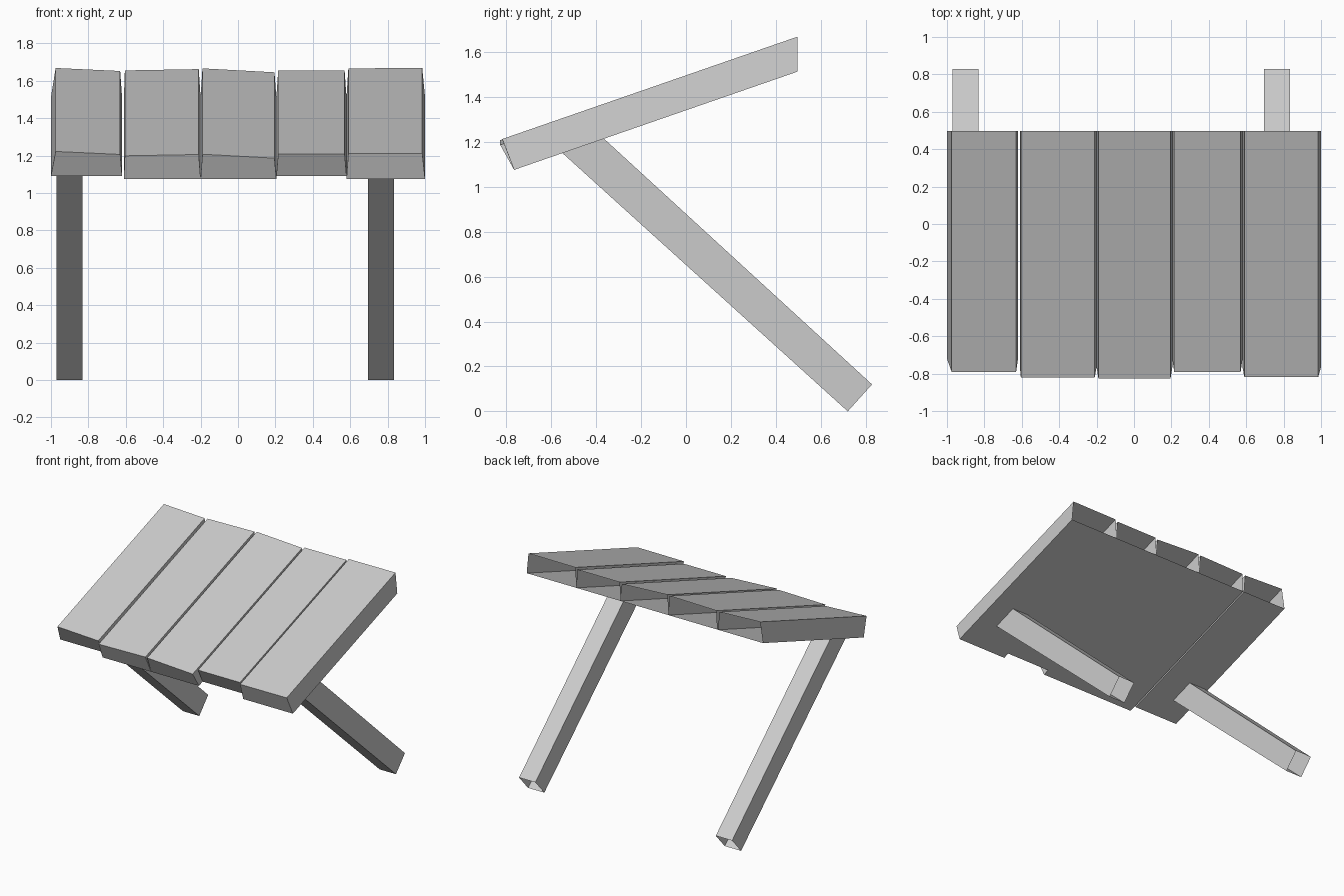
import bpy, bmesh

if "Cube" in bpy.data.objects:
    bpy.data.objects.remove(bpy.data.objects["Cube"])

SLOPE = 0.3466
BACK_Y = 0.497


def under_z(y):
    """Height of the flat sloping underside."""
    return 1.075 + (y + 0.765) * SLOPE


def tube(name, start, end, caps=()):
    """Four-sided shell between two matching rings, with optional end caps."""
    bm = bmesh.new()
    a = [bm.verts.new(p) for p in start]
    b = [bm.verts.new(p) for p in end]
    for i in range(4):
        j = (i + 1) % 4
        bm.faces.new((a[i], a[j], b[j], b[i]))
    if "start" in caps:
        bm.faces.new(a[::-1])
    if "end" in caps:
        bm.faces.new(b)
    mesh = bpy.data.meshes.new(name)
    bm.to_mesh(mesh)
    bm.free()
    obj = bpy.data.objects.new(name, mesh)
    bpy.context.collection.objects.link(obj)
    return obj


# Planks: bottom x range, top x range, back top heights, front y (bottom, top)
planks = [
    (-1.00, -0.62, -0.975, -0.63, 1.668, 1.652, -0.72, -0.79),
    (-0.61, -0.20, -0.605, -0.21, 1.655, 1.662, -0.765, -0.82),
    (-0.20, 0.205, -0.19, 0.195, 1.666, 1.645, -0.765, -0.827),
    (0.205, 0.58, 0.215, 0.57, 1.654, 1.654, -0.72, -0.79),
    (0.58, 1.00, 0.59, 0.985, 1.666, 1.668, -0.765, -0.818),
]
for n, (bl, br, tl, tr, zl, zr, yb, yt) in enumerate(planks, 1):
    drop = (BACK_Y - yt) * SLOPE
    front = [(bl, yb, under_z(yb)), (tl, yt, zl - drop),
             (tr, yt, zr - drop), (br, yb, under_z(yb))]
    back = [(bl, BACK_Y, under_z(BACK_Y)), (tl, BACK_Y, zl),
            (tr, BACK_Y, zr), (br, BACK_Y, under_z(BACK_Y))]
    tube(f"roof_plank_{n}", front, back, caps=("start",))  # back end is open

# Slanted support posts, open at the foot, mitred against the underside
for side, x0, x1 in (("left", -0.97, -0.832), ("right", 0.695, 0.833)):
    top = [(x0, -0.55, under_z(-0.55)), (x0, -0.365, under_z(-0.365)),
           (x1, -0.365, under_z(-0.365)), (x1, -0.55, under_z(-0.55))]
    foot = [(x0, 0.72, 0.0), (x0, 0.828, 0.12),
            (x1, 0.828, 0.12), (x1, 0.72, 0.0)]
    tube(f"{side}_post", top, foot)
